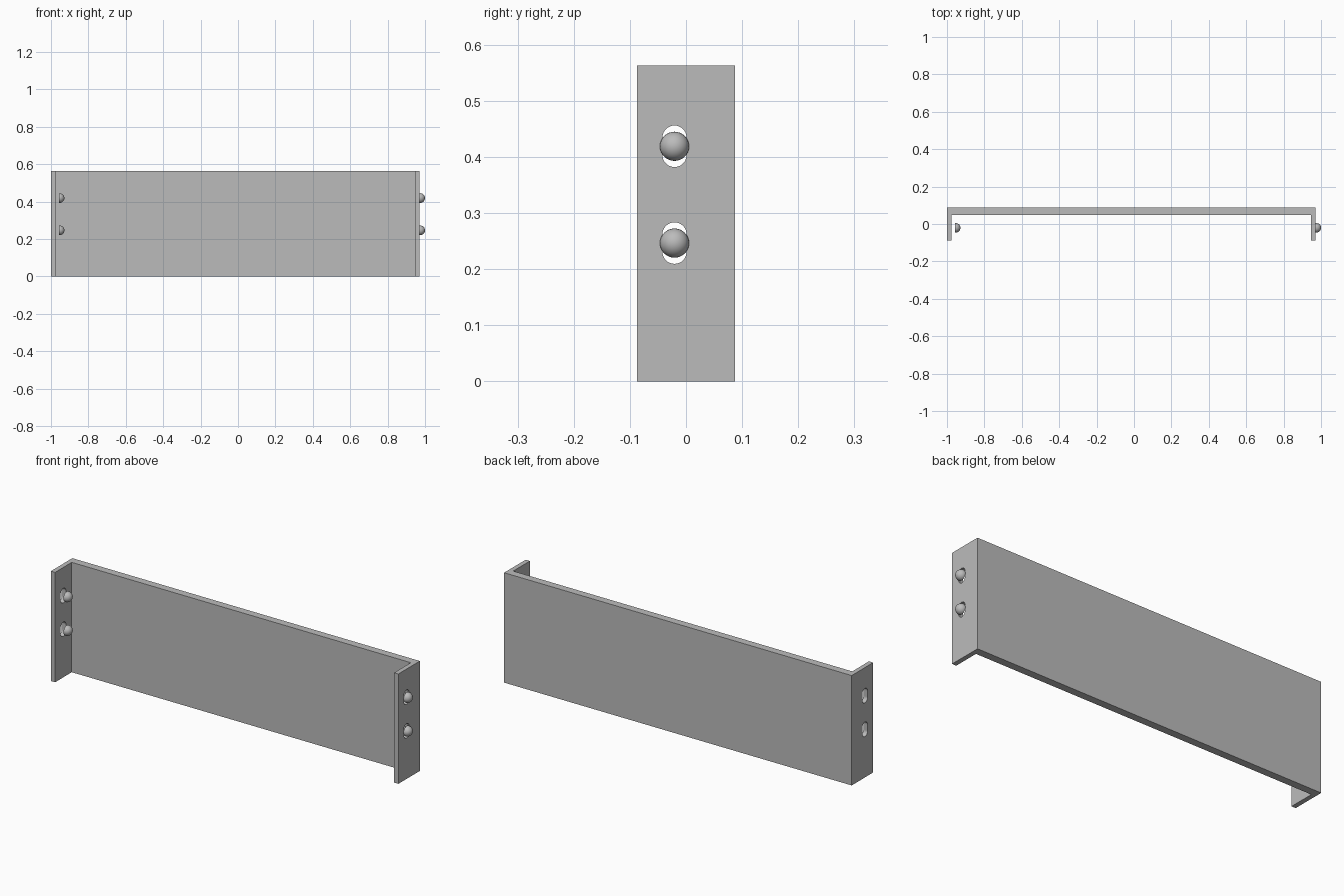
import bpy, bmesh, math
from mathutils import Vector

if "Cube" in bpy.data.objects:
    bpy.data.objects.remove(bpy.data.objects["Cube"])

HEIGHT = 0.563
X0, X1, WALL = -1.0, 0.97, 0.024
Y0, Y1, BACK = -0.087, 0.087, 0.039
BOLT_Y = -0.0205
BOLT_Z = (0.2465, 0.419)

grey = bpy.data.materials.new("light_grey_metal")
grey.diffuse_color = (0.5, 0.5, 0.5, 1)
grey.use_nodes = True
grey.node_tree.nodes["Principled BSDF"].inputs["Base Color"].default_value = grey.diffuse_color


def prism(name, points, direction):
    """Extrude a closed flat outline along a direction."""
    bm = bmesh.new()
    face = bm.faces.new([bm.verts.new(p) for p in points])
    new = bmesh.ops.extrude_face_region(bm, geom=[face])["geom"]
    bmesh.ops.translate(bm, vec=Vector(direction),
                        verts=[v for v in new if isinstance(v, bmesh.types.BMVert)])
    bmesh.ops.recalc_face_normals(bm, faces=bm.faces)
    mesh = bpy.data.meshes.new(name)
    bm.to_mesh(mesh)
    bm.free()
    mesh.materials.append(grey)
    obj = bpy.data.objects.new(name, mesh)
    bpy.context.collection.objects.link(obj)
    return obj


# U-shaped bracket: back plate with two side flanges
outline = [(X0, Y0), (X0 + WALL, Y0), (X0 + WALL, Y1 - BACK), (X1 - WALL, Y1 - BACK),
           (X1 - WALL, Y0), (X1, Y0), (X1, Y1), (X0, Y1)]
bracket = prism("bracket", [(x, y, 0) for x, y in outline], (0, 0, HEIGHT))

# Rounded slots cut through both flanges
R, HALF, N = 0.0215, 0.0155, 16
for z in BOLT_Z:
    pts = []
    for start, dz in ((0, HALF), (math.pi, -HALF)):
        for i in range(N + 1):
            a = start + math.pi * i / N
            pts.append((-1.1, BOLT_Y + R * math.cos(a), z + dz + R * math.sin(a)))
    cutter = prism("slot_cutter", pts, (2.2, 0, 0))
    cutter.hide_render = True
    mod = bracket.modifiers.new("slot", "BOOLEAN")
    mod.operation, mod.solver, mod.object = "DIFFERENCE", "EXACT", cutter
    bpy.context.view_layer.objects.active = bracket
    bpy.ops.object.modifier_apply(modifier=mod.name)
    bpy.data.objects.remove(cutter)


# Domed bolt heads, flat side facing -x
def bolt_head(name, x, z, radius=0.026, depth=0.029):
    bm = bmesh.new()
    bmesh.ops.create_uvsphere(bm, u_segments=32, v_segments=16, radius=radius)
    cut = bmesh.ops.bisect_plane(bm, geom=bm.verts[:] + bm.edges[:] + bm.faces[:],
                                 plane_co=(0, 0, radius - depth), plane_no=(0, 0, 1),
                                 clear_inner=True)["geom_cut"]
    bmesh.ops.contextual_create(bm, geom=[e for e in cut if isinstance(e, bmesh.types.BMEdge)])
    bmesh.ops.translate(bm, verts=bm.verts, vec=(0, 0, depth - radius))
    bmesh.ops.recalc_face_normals(bm, faces=bm.faces)
    mesh = bpy.data.meshes.new(name)
    bm.to_mesh(mesh)
    bm.free()
    mesh.materials.append(grey)
    obj = bpy.data.objects.new(name, mesh)
    bpy.context.collection.objects.link(obj)
    obj.location = (x, BOLT_Y, z)
    obj.rotation_euler = (0, math.pi / 2, 0)
    bpy.ops.object.select_all(action="DESELECT")
    obj.select_set(True)
    bpy.context.view_layer.objects.active = obj
    bpy.ops.object.shade_smooth_by_angle(angle=math.radians(40))


for side, x in (("left", -0.957), ("right", 0.971)):
    for level, z in zip(("lower", "upper"), BOLT_Z):
        bolt_head(f"{side}_{level}_bolt_head", x, z)
